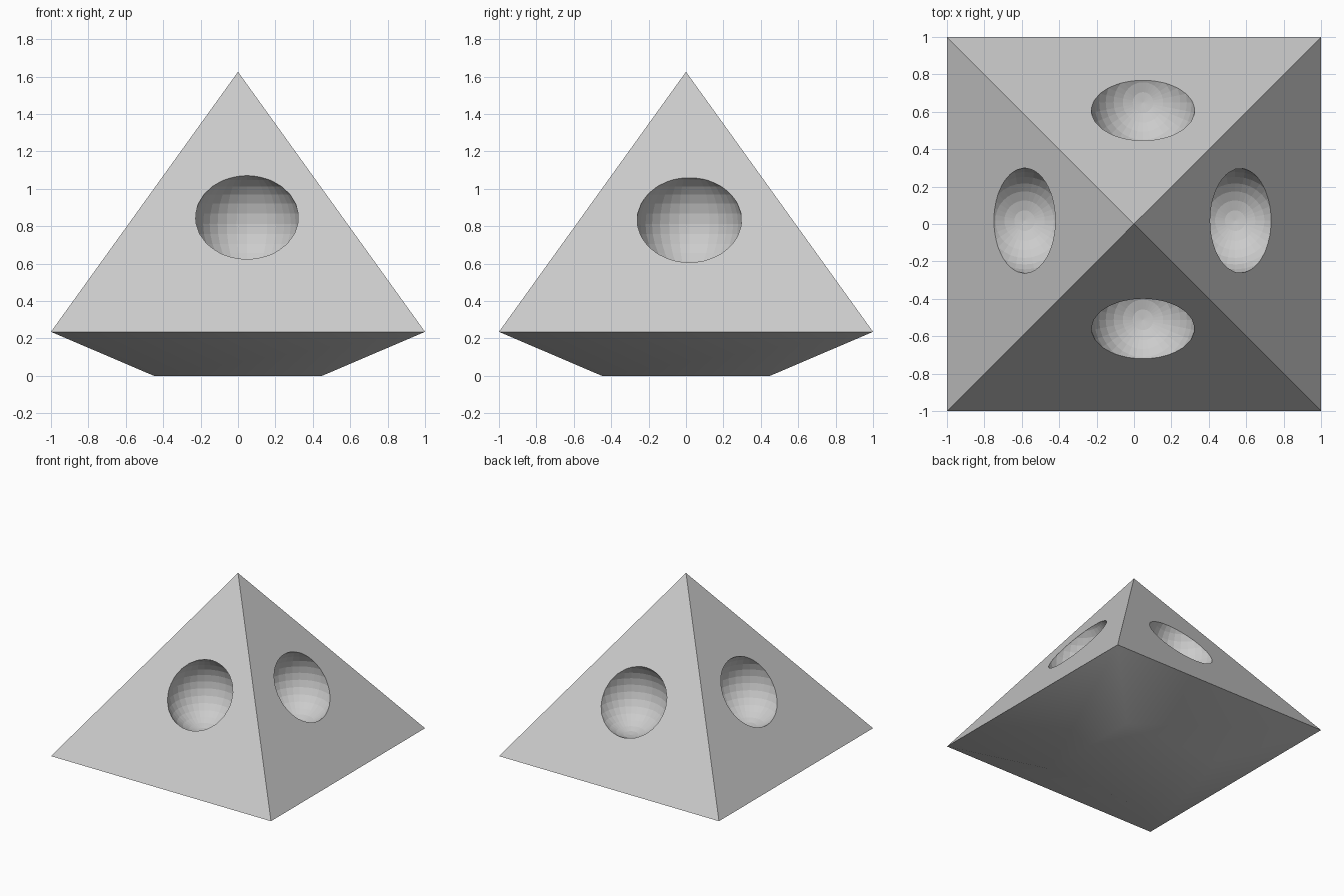
import bpy, bmesh

if "Cube" in bpy.data.objects:
    bpy.data.objects.remove(bpy.data.objects["Cube"])

# Pyramid body: small base square, wide rim square, apex
RIM_Z, APEX_Z, BASE = 0.235, 1.625, 0.45
bm = bmesh.new()
signs = [(-1, -1), (1, -1), (1, 1), (-1, 1)]
base = [bm.verts.new((x * BASE, y * BASE, 0)) for x, y in signs]
rim = [bm.verts.new((x, y, RIM_Z)) for x, y in signs]
apex = bm.verts.new((0, 0, APEX_Z))
bm.faces.new(base[::-1]).smooth = True
for i in range(4):
    j = (i + 1) % 4
    bm.faces.new((base[i], base[j], rim[j], rim[i])).smooth = True  # soft underside
    bm.faces.new((rim[i], rim[j], apex))                            # flat upper face
bmesh.ops.recalc_face_normals(bm, faces=bm.faces)
mesh = bpy.data.meshes.new("pyramid_body")
bm.to_mesh(mesh)
bm.free()
body = bpy.data.objects.new("pyramid_body", mesh)
bpy.context.collection.objects.link(body)

# Spherical hollows, one in each sloping face
hollows = {
    "front": (0.048, -0.512),
    "back": (0.048, 0.65),
    "right": (0.541, 0.018),
    "left": (-0.585, 0.018),
}
for side, (x, y) in hollows.items():
    bpy.ops.mesh.primitive_uv_sphere_add(segments=32, ring_count=16, radius=0.282,
                                         location=(x, y, 0.812))
    cutter = bpy.context.object
    cutter.name = side + "_hollow_cutter"
    cutter.hide_render = True
    cutter.display_type = 'WIRE'
    cut = body.modifiers.new(side + "_hollow", 'BOOLEAN')
    cut.operation = 'DIFFERENCE'
    cut.solver = 'EXACT'
    cut.object = cutter
